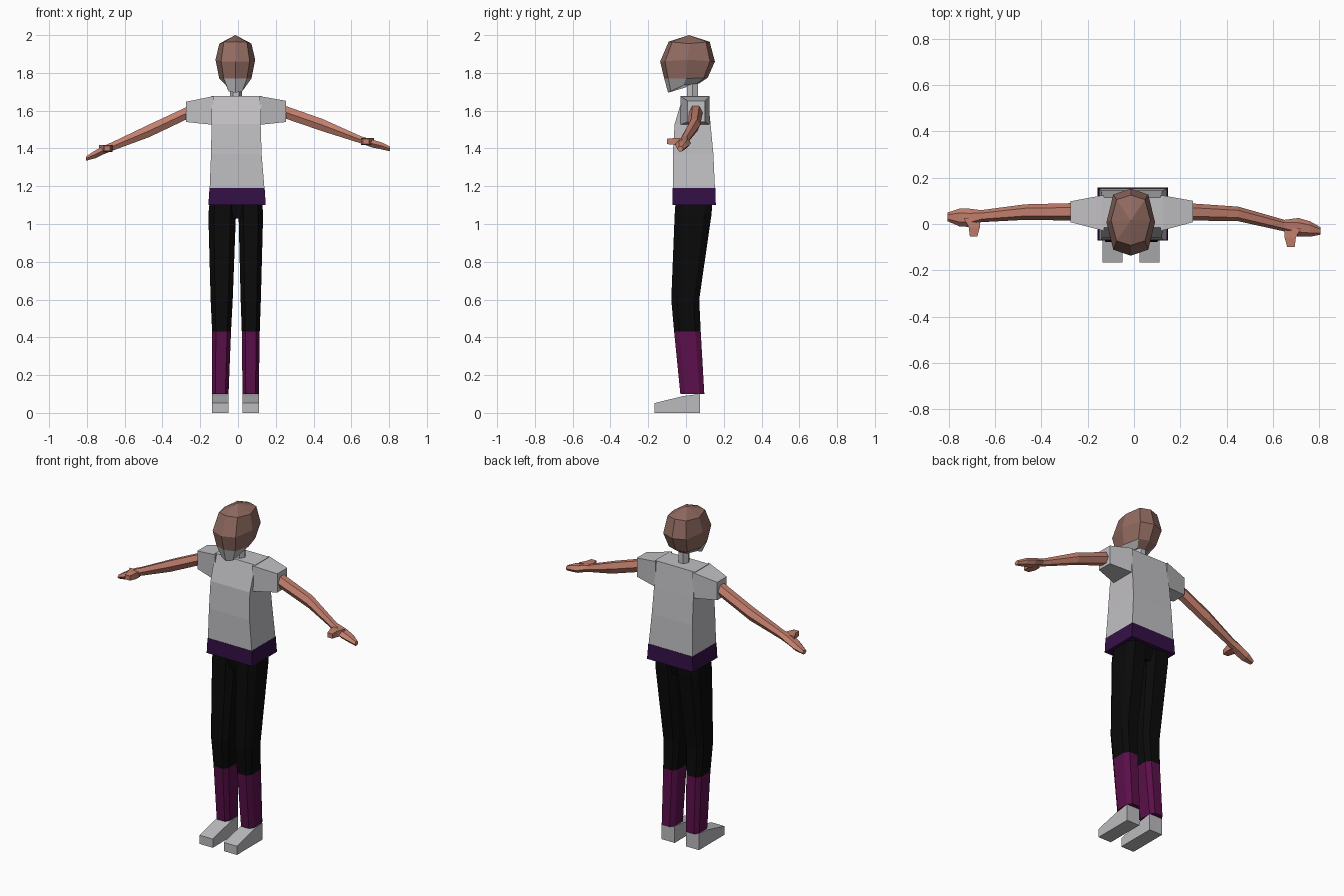
import bpy, bmesh, math
from mathutils import Vector

if "Cube" in bpy.data.objects:
    bpy.data.objects.remove(bpy.data.objects["Cube"])


def make_mat(name, rgb):
    m = bpy.data.materials.new(name)
    m.diffuse_color = (*rgb, 1)
    m.use_nodes = True
    m.node_tree.nodes["Principled BSDF"].inputs["Base Color"].default_value = m.diffuse_color
    return m


SHIRT = make_mat("shirt grey", (0.53, 0.52, 0.54))
SHOE = make_mat("shoe grey", (0.50, 0.50, 0.52))
FACE = make_mat("head brown", (0.28, 0.145, 0.118))
SKIN = make_mat("arm skin", (0.55, 0.215, 0.155))
HEM = make_mat("hem purple", (0.034, 0.005, 0.06))
CUFF = make_mat("cuff plum", (0.105, 0.005, 0.07))
BLACK = make_mat("trouser black", (0.003, 0.003, 0.003))


def loft(name, rings, mats, rule=None):
    """Skin matching rings of points, cap both ends, colour faces by rule(centre)."""
    bm = bmesh.new()
    loops = [[bm.verts.new(p) for p in r] for r in rings]
    n = len(loops[0])
    for a, b in zip(loops, loops[1:]):
        for i in range(n):
            j = (i + 1) % n
            bm.faces.new((a[i], a[j], b[j], b[i]))
    bm.faces.new(loops[0][::-1])
    bm.faces.new(loops[-1])
    bmesh.ops.remove_doubles(bm, verts=bm.verts, dist=1e-5)
    bmesh.ops.recalc_face_normals(bm, faces=bm.faces)
    if rule:
        for f in bm.faces:
            f.material_index = rule(f.calc_center_median())
    me = bpy.data.meshes.new(name)
    bm.to_mesh(me)
    bm.free()
    for m in mats:
        me.materials.append(m)
    ob = bpy.data.objects.new(name, me)
    bpy.context.collection.objects.link(ob)
    return ob


def rect_z(x0, x1, y0, y1, z):
    return [(x0, y0, z), (x1, y0, z), (x1, y1, z), (x0, y1, z)]


def rect_x(x, y0, y1, z0, z1):
    return [(x, y0, z0), (x, y1, z0), (x, y1, z1), (x, y0, z1)]


def bevelled(x0, x1, y0, y1, z, c=0.2):
    cx, cy = (x1 - x0) * c, (y1 - y0) * c
    return [(x0 + cx, y0, z), (x1 - cx, y0, z), (x1, y0 + cy, z), (x1, y1 - cy, z),
            (x1 - cx, y1, z), (x0 + cx, y1, z), (x0, y1 - cy, z), (x0, y0 + cy, z)]


# Head: eight-sided rings given as front (y, z), side (half width, z), back (y, z)
def head_ring(front, side, back):
    (fy, fz), (hw, sz), (by, bz) = front, side, back
    my, pts = (fy + by) / 2, []
    for k in range(8):
        a = k * math.pi / 4
        s, c = math.sin(a), math.cos(a)
        if k % 2:
            s, c = math.copysign(0.72, s), math.copysign(0.82, c)
        end_y, end_z = (fy, fz) if c > 0 else (by, bz)
        w = abs(c)
        pts.append((-0.014 + hw * s, my + (end_y - my) * w, sz + (end_z - sz) * w))
    return pts


head_rings = [
    head_ring((-0.095, 1.695), (0.05, 1.735), (0.07, 1.745)),
    head_ring((-0.115, 1.77), (0.085, 1.77), (0.115, 1.775)),
    head_ring((-0.137, 1.86), (0.105, 1.87), (0.153, 1.86)),
    head_ring((-0.092, 1.965), (0.085, 1.955), (0.125, 1.965)),
    [(-0.014, 0.015, 2.0)] * 8,
]


# The chin and jaw are grey, the rest brown
def head_rule(c):
    return 1 if c.z < 1.765 and c.y < 0.06 else 0


def build_head():
    bm = bmesh.new()
    rings = [[bm.verts.new(p) for p in r] for r in head_rings[:-1]]
    top = bm.verts.new(head_rings[-1][0])
    for a, b in zip(rings, rings[1:]):
        for i in range(8):
            bm.faces.new((a[i], a[(i + 1) % 8], b[(i + 1) % 8], b[i]))
    for i in range(8):
        bm.faces.new((rings[-1][i], rings[-1][(i + 1) % 8], top))
    bm.faces.new(rings[0][::-1])
    bmesh.ops.recalc_face_normals(bm, faces=bm.faces)
    for f in bm.faces:
        f.material_index = head_rule(f.calc_center_median())
    me = bpy.data.meshes.new("head")
    bm.to_mesh(me)
    bm.free()
    me.materials.append(FACE)
    me.materials.append(SHIRT)
    bpy.context.collection.objects.link(bpy.data.objects.new("head", me))


build_head()

# Neck
loft("neck", [[(-0.01 + 0.032 * math.cos(k * math.pi / 3), 0.035 + 0.034 * math.sin(k * math.pi / 3), z)
               for k in range(6)] for z in (1.66, 1.78)], [SHIRT])

# Shirt body and hem band
loft("shirt_body", [
    rect_z(-0.15, 0.14, -0.07, 0.153, 1.19),
    rect_z(-0.143, 0.125, -0.07, 0.145, 1.37),
    rect_z(-0.14, 0.12, -0.06, 0.13, 1.53),
    rect_z(-0.14, 0.125, -0.015, 0.115, 1.678)], [SHIRT])
loft("shirt_hem", [rect_z(-0.157, 0.147, -0.072, 0.158, 1.1),
                   rect_z(-0.151, 0.141, -0.072, 0.155, 1.19)], [HEM])

# Sleeves
loft("right_sleeve", [rect_x(0.115, -0.03, 0.125, 1.525, 1.677),
                      rect_x(0.255, 0.008, 0.1, 1.54, 1.652)], [SHIRT])
loft("left_sleeve", [rect_x(-0.13, -0.03, 0.125, 1.525, 1.677),
                     rect_x(-0.275, 0.008, 0.098, 1.54, 1.647)], [SHIRT])


# Arms and hands: six-sided sections along x, given as (x, y0, y1, z0, z1)
def arm_ring(x, y0, y1, z0, z1):
    ym, zm, q = (y0 + y1) / 2, (z0 + z1) / 2, (y1 - y0) / 4
    return [(x, y0, zm), (x, ym - q, z0), (x, ym + q, z0),
            (x, y1, zm), (x, ym + q, z1), (x, ym - q, z1)]


arms = {
    "right_arm": [(0.2, 0.015, 0.09, 1.57, 1.645), (0.26, 0.015, 0.088, 1.555, 1.622),
                  (0.45, 0.012, 0.075, 1.49, 1.555), (0.65, -0.032, 0.018, 1.427, 1.465),
                  (0.71, -0.055, 0.026, 1.405, 1.447), (0.76, -0.055, 0.012, 1.395, 1.432),
                  (0.805, -0.046, -0.014, 1.385, 1.41)],
    "left_arm": [(-0.2, 0.015, 0.093, 1.57, 1.645), (-0.27, 0.015, 0.09, 1.555, 1.62),
                 (-0.47, 0.018, 0.085, 1.46, 1.527), (-0.66, 0.008, 0.06, 1.39, 1.436),
                 (-0.71, -0.013, 0.066, 1.37, 1.414), (-0.755, -0.01, 0.066, 1.348, 1.39),
                 (-0.805, 0.012, 0.05, 1.335, 1.357)],
}
for name, sections in arms.items():
    loft(name, [arm_ring(*s) for s in sections], [SKIN])

# Thumbs: short tapered blocks pointing forward from the hands
for name, x, y, z, s in (("right_thumb", 0.675, -0.02, 1.437, 1), ("left_thumb", -0.69, 0.025, 1.4, -1)):
    def ring(cx, yy, hw, hh, dz):
        return [(cx - hw, yy, z + dz - hh), (cx + hw, yy, z + dz - hh),
                (cx + hw, yy, z + dz + hh), (cx - hw, yy, z + dz + hh)]
    loft(name, [ring(x + 0.01 * s, y, 0.035, 0.018, 0), ring(x, y - 0.04, 0.024, 0.018, 0),
                ring(x + 0.003 * s, y - 0.08, 0.016, 0.014, 0)], [SKIN])

# Hips closing the top of the legs
loft("hips", [bevelled(-0.08, 0.055, -0.04, 0.11, 1.03), bevelled(-0.14, 0.12, -0.055, 0.135, 1.12)], [BLACK])

# Trouser legs, cuffs and shoes: outer and inner x at each height for each leg
legs = {
    "left": [(-0.137, -0.05), (-0.137, -0.037), (-0.145, -0.028), (-0.157, -0.011), (-0.15, -0.011)],
    "right": [(0.024, 0.11), (0.02, 0.115), (0.014, 0.121), (0.003, 0.133), (0.003, 0.128)],
}
depth = [(-0.03, 0.097, 0.1), (-0.063, 0.078, 0.43), (-0.078, 0.07, 0.6),
         (-0.06, 0.135, 1.05), (-0.055, 0.14, 1.12)]
for side, xs in legs.items():
    rings = [bevelled(*x, *d) for x, d in zip(xs, depth)]
    loft(side + "_leg", rings, [BLACK, CUFF], lambda c: 1 if c.z < 0.43 else 0)
    x0, x1 = xs[0]
    loft(side + "_shoe", [
        [(x, -0.167, 0), (x, 0.073, 0), (x, 0.073, 0.1), (x, -0.01, 0.09), (x, -0.167, 0.052)]
        for x in (x0, x1)], [SHOE])
